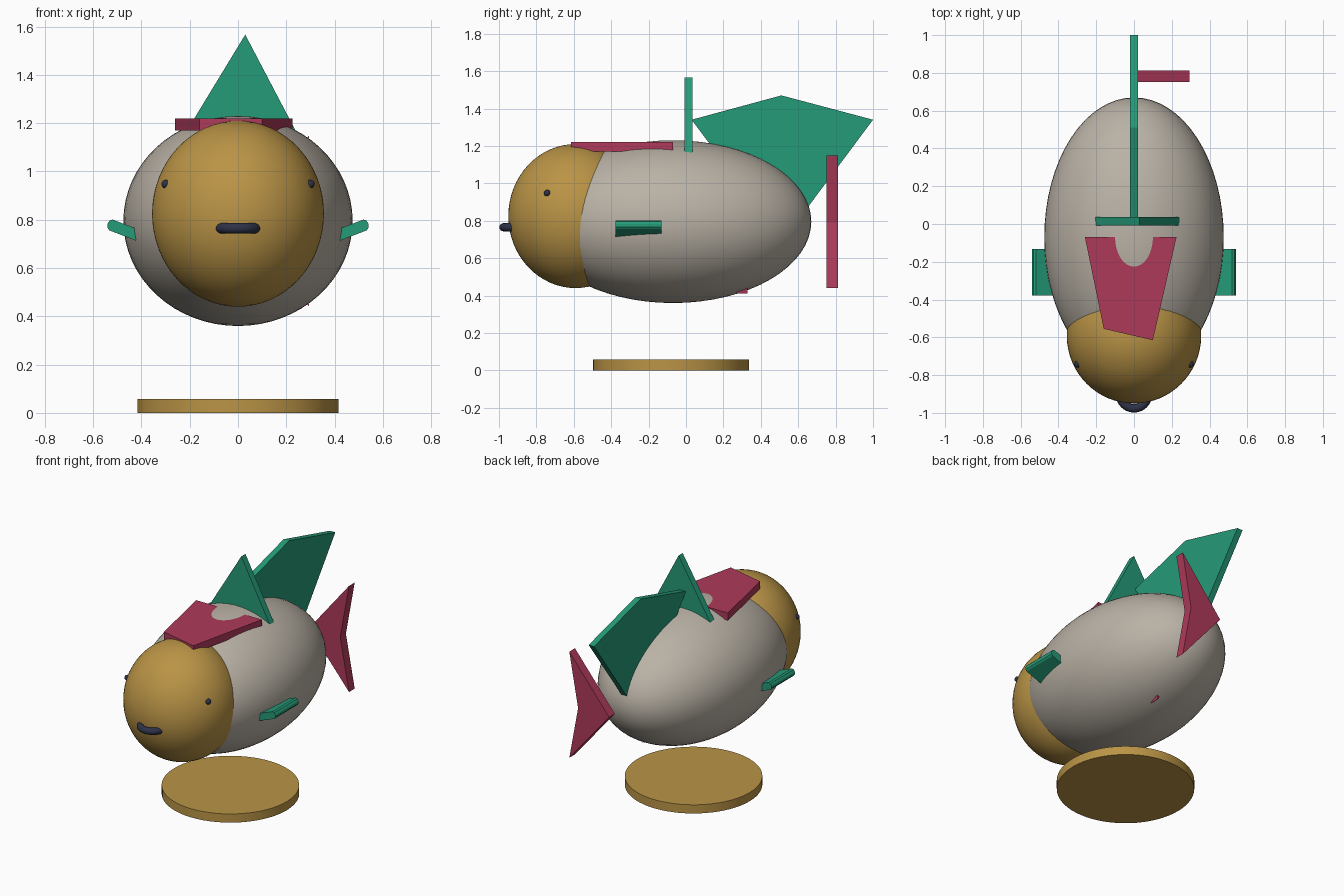
import bpy, bmesh, math
from mathutils import Vector

if "Cube" in bpy.data.objects:
    bpy.data.objects.remove(bpy.data.objects["Cube"])


def material(name, rgb):
    lin = [((c / 255 + 0.055) / 1.055) ** 2.4 for c in rgb]
    m = bpy.data.materials.new(name)
    m.diffuse_color = (*lin, 1)
    m.use_nodes = True
    m.node_tree.nodes["Principled BSDF"].inputs["Base Color"].default_value = m.diffuse_color
    return m


GREY = material("warm grey", (186, 178, 166))
GOLD = material("gold", (186, 148, 70))
GREEN = material("green", (37, 155, 120))
PINK = material("crimson", (174, 58, 90))
NAVY = material("navy", (46, 50, 72))


def finish(name, mat):
    ob = bpy.context.object
    ob.name = name
    ob.data.materials.append(mat)
    bpy.ops.object.transform_apply(location=False, rotation=False, scale=True)
    bpy.ops.object.shade_smooth_by_angle(angle=math.radians(40))
    return ob


def ellipsoid(name, centre, radii, mat, seg=64, rings=32):
    bpy.ops.mesh.primitive_uv_sphere_add(segments=seg, ring_count=rings, radius=1, location=centre)
    bpy.context.object.scale = radii
    return finish(name, mat)


def plate(name, pts, axis, lo, hi, mat):
    """Flat polygon in the two other axes, extruded along axis from lo to hi."""
    def place(p, h):
        v = list(p)
        v.insert(axis, h)
        return Vector(v)
    bm = bmesh.new()
    face = bm.faces.new([bm.verts.new(place(p, lo)) for p in pts])
    ext = bmesh.ops.extrude_face_region(bm, geom=[face])
    move = place((0, 0), hi - lo)
    bmesh.ops.translate(bm, vec=move, verts=[g for g in ext["geom"] if isinstance(g, bmesh.types.BMVert)])
    bmesh.ops.recalc_face_normals(bm, faces=bm.faces)
    me = bpy.data.meshes.new(name)
    bm.to_mesh(me)
    bm.free()
    me.materials.append(mat)
    ob = bpy.data.objects.new(name, me)
    bpy.context.collection.objects.link(ob)
    return ob


# Body and head
ellipsoid("body", (0, -0.07, 0.795), (0.475, 0.74, 0.435), GREY)
ellipsoid("head", (0, -0.59, 0.825), (0.356, 0.36, 0.385), GOLD)

# Round base
bpy.ops.mesh.primitive_cylinder_add(vertices=64, radius=0.417, depth=0.058, location=(0, -0.08, 0.029))
finish("base", GOLD)

# Mouth ring half sunk into the head
bpy.ops.mesh.primitive_torus_add(location=(0, -0.901, 0.765), major_radius=0.075, minor_radius=0.022,
                                 major_segments=48, minor_segments=16)
finish("mouth", NAVY)

# Eyes and side fins, mirrored
fin = [(0.52, 0.801), (0.532, 0.797), (0.541, 0.783), (0.541, 0.767),
       (0.533, 0.756), (0.30, 0.667), (0.30, 0.717)]
for side, s in (("left", -1), ("right", 1)):
    ellipsoid(side + "_eye", (s * 0.299, -0.742, 0.948), (0.018,) * 3, NAVY, 16, 10)
    # profile in x and z
    plate(side + "_fin", [(s * x, z) for x, z in fin], 1, -0.378, -0.132, GREEN)

# Upright cross fin on the back
plate("back_fin", [(0.03, 1.567), (-0.245, 1.115), (0.267, 1.115)], 1, -0.008, 0.036, GREEN)

# Large rear fin along the middle
plate("rear_fin", [(0.03, 1.34), (0.51, 1.47), (1.0, 1.34), (0.59, 0.79), (0.44, 0.79)],
      0, -0.02, 0.02, GREEN)

# Flat plate on top of the head
plate("top_plate", [(-0.26, -0.07), (-0.16, -0.555), (0.10, -0.615), (0.225, -0.07)],
      2, 1.17, 1.22, PINK)

# Chevron tail, and a small inner fin whose tip breaks the belly
plate("tail", [(0.295, 1.15), (0.0, 0.79), (0.295, 0.44), (0.23, 0.79)], 1, 0.752, 0.812, PINK)
plate("belly_fin", [(0.09, 0.80), (-0.05, 0.65), (0.09, 0.412), (0.13, 0.65)], 1, 0.27, 0.33, PINK)
